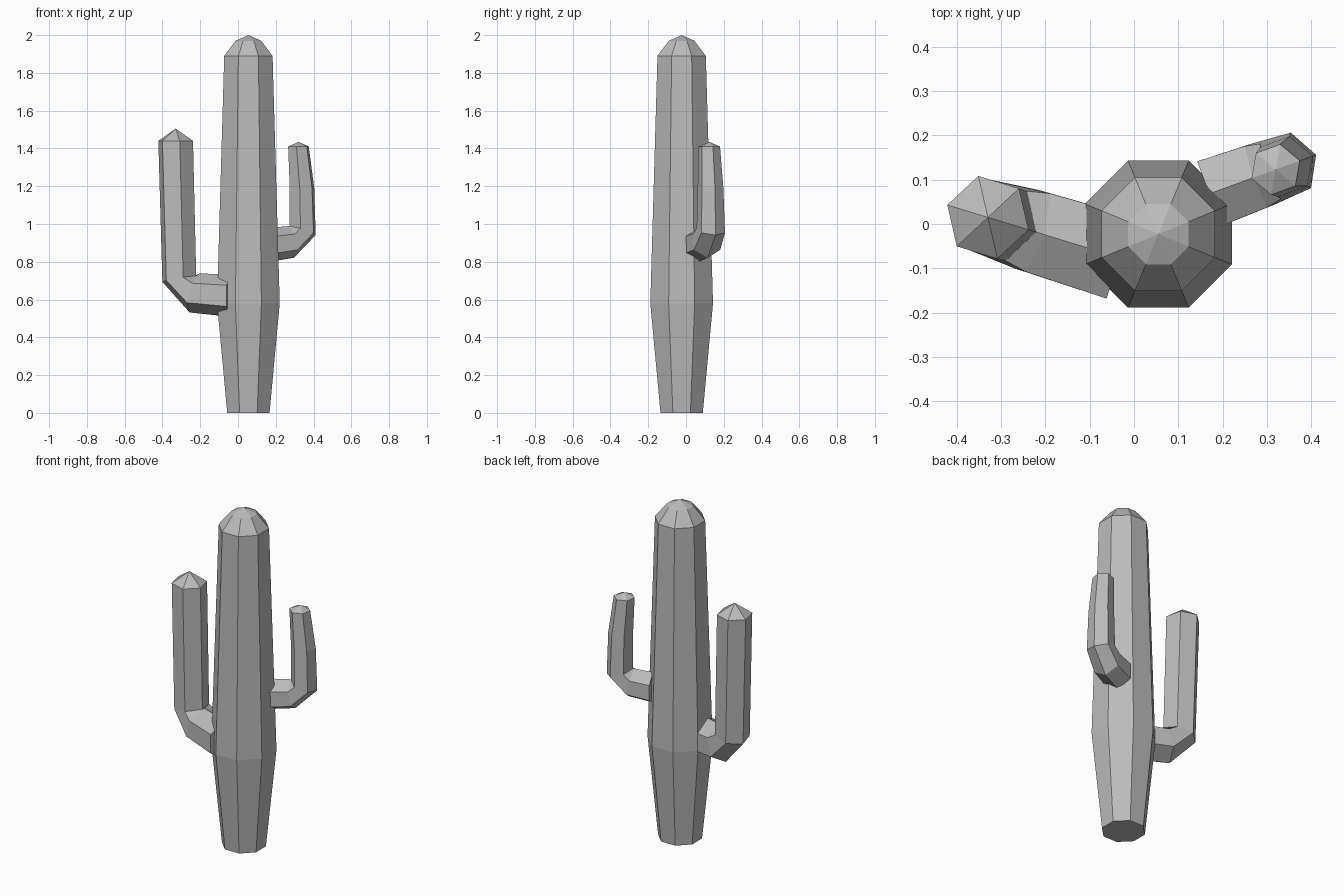
import bpy, bmesh
from math import radians, cos, sin, pi
from mathutils import Vector

cube = bpy.data.objects.get("Cube")
if cube:
    bpy.data.objects.remove(cube)

GREY = (0.5, 0.5, 0.5, 1)
mat = bpy.data.materials.new("plain grey")
mat.use_nodes = True
mat.diffuse_color = GREY
mat.node_tree.nodes["Principled BSDF"].inputs["Base Color"].default_value = GREY


def loft(name, rings, tip):
    """Skin rings of points, close the first ring and finish with a pointed tip."""
    bm = bmesh.new()
    loops = [[bm.verts.new(p) for p in ring] for ring in rings]
    n = len(loops[0])
    bm.faces.new(loops[0])
    for a, b in zip(loops, loops[1:]):
        for i in range(n):
            j = (i + 1) % n
            bm.faces.new((a[i], a[j], b[j], b[i]))
    apex = bm.verts.new(tip)
    for i in range(n):
        bm.faces.new((loops[-1][i], loops[-1][(i + 1) % n], apex))
    bmesh.ops.recalc_face_normals(bm, faces=bm.faces)
    mesh = bpy.data.meshes.new(name)
    bm.to_mesh(mesh)
    bm.free()
    mesh.materials.append(mat)
    obj = bpy.data.objects.new(name, mesh)
    bpy.context.collection.objects.link(obj)
    return obj


def trunk(name, centre, profile, top):
    """Eight-sided column from (half width, height) pairs."""
    rings = []
    for half, z in profile:
        r = half / cos(pi / 8)
        angles = [pi / 8 + k * pi / 4 for k in range(8)]
        rings.append([(centre[0] + r * cos(a), centre[1] + r * sin(a), z) for a in angles])
    loft(name, rings, (*centre, top))


def arm(name, origin, heading, profile, top):
    """Six-sided bent arm; profile rows are distance to trunk, height, radius, tilt."""
    h = Vector((cos(radians(heading)), sin(radians(heading)), 0))
    up = Vector((0, 0, 1))
    side = up.cross(h)
    base = Vector((*origin, 0))
    rings = []
    for d, z, r, tilt in profile:
        u = h * cos(radians(tilt)) + up * sin(radians(tilt))
        c = base + h * d + up * z
        rings.append([c + r * (u * cos(k * pi / 3) + side * sin(k * pi / 3)) for k in range(6)])
    loft(name, rings, base + up * top)


# Tapered trunk with a domed top
trunk("trunk", (0.055, -0.023),
      [(0.112, 0), (0.166, 0.58), (0.128, 1.89), (0.068, 1.97)], 2.0)

# Thick lower arm on the right
arm("right_arm", (-0.33, 0.015), -17,
    [(0.31, 0.62, 0.112, 90), (0.105, 0.635, 0.107, 75),
     (0.02, 0.71, 0.095, 10), (0, 1.44, 0.096, 0)], 1.505)

# Thin upper arm on the left
arm("left_arm", (0.32, 0.123), 200,
    [(0.16, 0.89, 0.09, 90), (0.04, 0.905, 0.085, 80),
     (-0.024, 0.965, 0.077, 18), (-0.02, 1.19, 0.069, 0), (0, 1.41, 0.058, 0)], 1.435)
